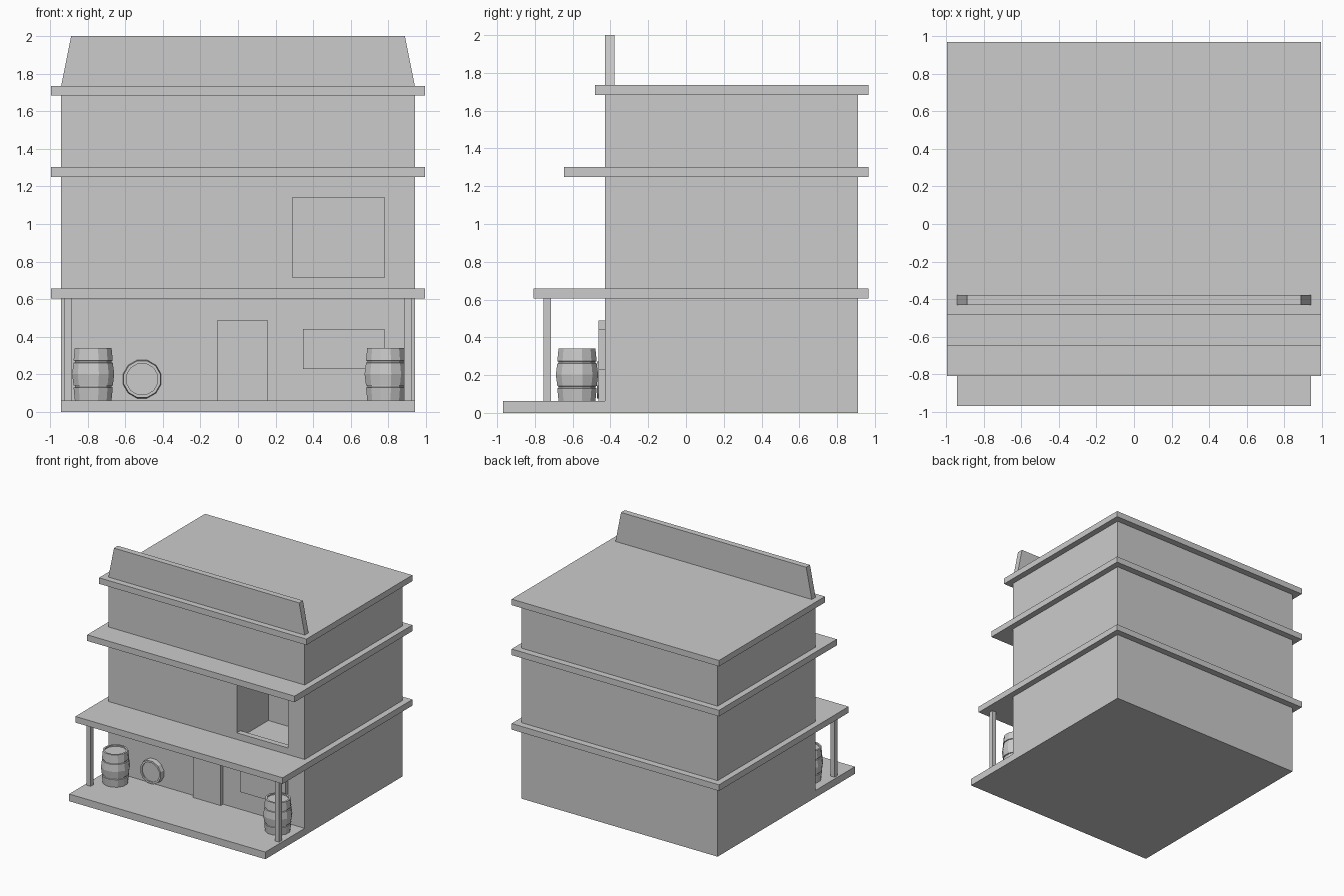
import bpy, bmesh, math

if "Cube" in bpy.data.objects:
    bpy.data.objects.remove(bpy.data.objects["Cube"])

grey = bpy.data.materials.new("light grey")
grey.use_nodes = True
grey.diffuse_color = (0.6, 0.6, 0.6, 1)
grey.node_tree.nodes["Principled BSDF"].inputs["Base Color"].default_value = (0.6, 0.6, 0.6, 1)


def finish(name, bm):
    bmesh.ops.recalc_face_normals(bm, faces=bm.faces)
    mesh = bpy.data.meshes.new(name)
    bm.to_mesh(mesh)
    bm.free()
    mesh.materials.append(grey)
    obj = bpy.data.objects.new(name, mesh)
    bpy.context.collection.objects.link(obj)
    return obj


def box(name, x, y, z, top_inset=0):
    """Box from (min, max) ranges; top_inset slopes the two x ends inward."""
    bm = bmesh.new()
    bmesh.ops.create_cube(bm, size=1)
    for v in bm.verts:
        upper = v.co.z > 0
        side = 1 if v.co.x > 0 else -1
        v.co = (x[side > 0] - (side * top_inset if upper else 0),
                y[v.co.y > 0], z[upper])
    return finish(name, bm)


def barrel(name, location, tilt=0, sides=12):
    """Staved barrel with two hoop grooves and recessed lids, centred on its axis."""
    half = [(0.085, 0.13), (0.085, 0.14), (0.101, 0.14), (0.108, 0.072),
            (0.101, 0.07), (0.101, 0.062), (0.108, 0.06)]
    profile = half + [(0.116, 0)] + [(r, -h) for r, h in reversed(half)]
    bm = bmesh.new()
    rings = []
    for r, h in profile:
        angles = [2 * math.pi * (i + 0.5) / sides for i in range(sides)]
        rings.append([bm.verts.new((r * math.cos(a), r * math.sin(a), h)) for a in angles])
    for a, b in zip(rings, rings[1:]):
        for i in range(sides):
            j = (i + 1) % sides
            bm.faces.new((a[i], a[j], b[j], b[i]))
    bm.faces.new(rings[0])
    bm.faces.new(rings[-1])
    obj = finish(name, bm)
    obj.location = location
    obj.rotation_euler.x = tilt
    return obj


# Main block with a hollow room behind the upper window opening
WALL, FRONT, BACK = 0.94, -0.43, 0.91
body = box("building_body", (-WALL, WALL), (FRONT, BACK), (0, 1.7))
cutters = [
    box("room_cutter", (0.29, 0.88), (FRONT + 0.05, 0), (0.63, 1.28)),
    box("window_cutter", (0.29, 0.78), (FRONT - 0.1, FRONT + 0.1), (0.715, 1.14)),
]
bpy.context.view_layer.objects.active = body
for cutter in cutters:
    cutter.hide_render = True
    mod = body.modifiers.new("opening", "BOOLEAN")
    mod.operation = "DIFFERENCE"
    mod.solver = "EXACT"
    mod.object = cutter
    bpy.ops.object.modifier_apply(modifier=mod.name)
    bpy.data.objects.remove(cutter)

# Porch floor
box("porch_floor", (-WALL, WALL), (-0.968, FRONT), (0, 0.062))

# Overhanging slabs, each reaching less far forward
for name, front, low, high in (("porch_roof", -0.807, 0.605, 0.658),
                               ("middle_ledge", -0.645, 1.25, 1.303),
                               ("roof_slab", -0.483, 1.683, 1.735)):
    box(name, (-0.993, 0.993), (front, 0.967), (low, high))

# Tapered false front above the roof
box("parapet", (-WALL, WALL), (FRONT, -0.378), (1.735, 2.0), top_inset=0.053)

# Porch posts
for name, side in (("left_post", 1), ("right_post", -1)):
    x = side * 0.903
    box(name, (x - 0.02, x + 0.02), (-0.755, -0.715), (0.06, 0.607))

# Door and shop window panels standing proud of the wall
box("door", (-0.108, 0.158), (-0.462, FRONT), (0.06, 0.49))
box("shop_window", (0.345, 0.778), (-0.462, FRONT), (0.23, 0.442))

# Two standing barrels and one lying in the wall
barrel("left_barrel", (0.785, -0.577, 0.202))
barrel("right_barrel", (-0.77, -0.577, 0.202))
barrel("wall_barrel", (-0.51, -0.33, 0.175), tilt=math.pi / 2)
